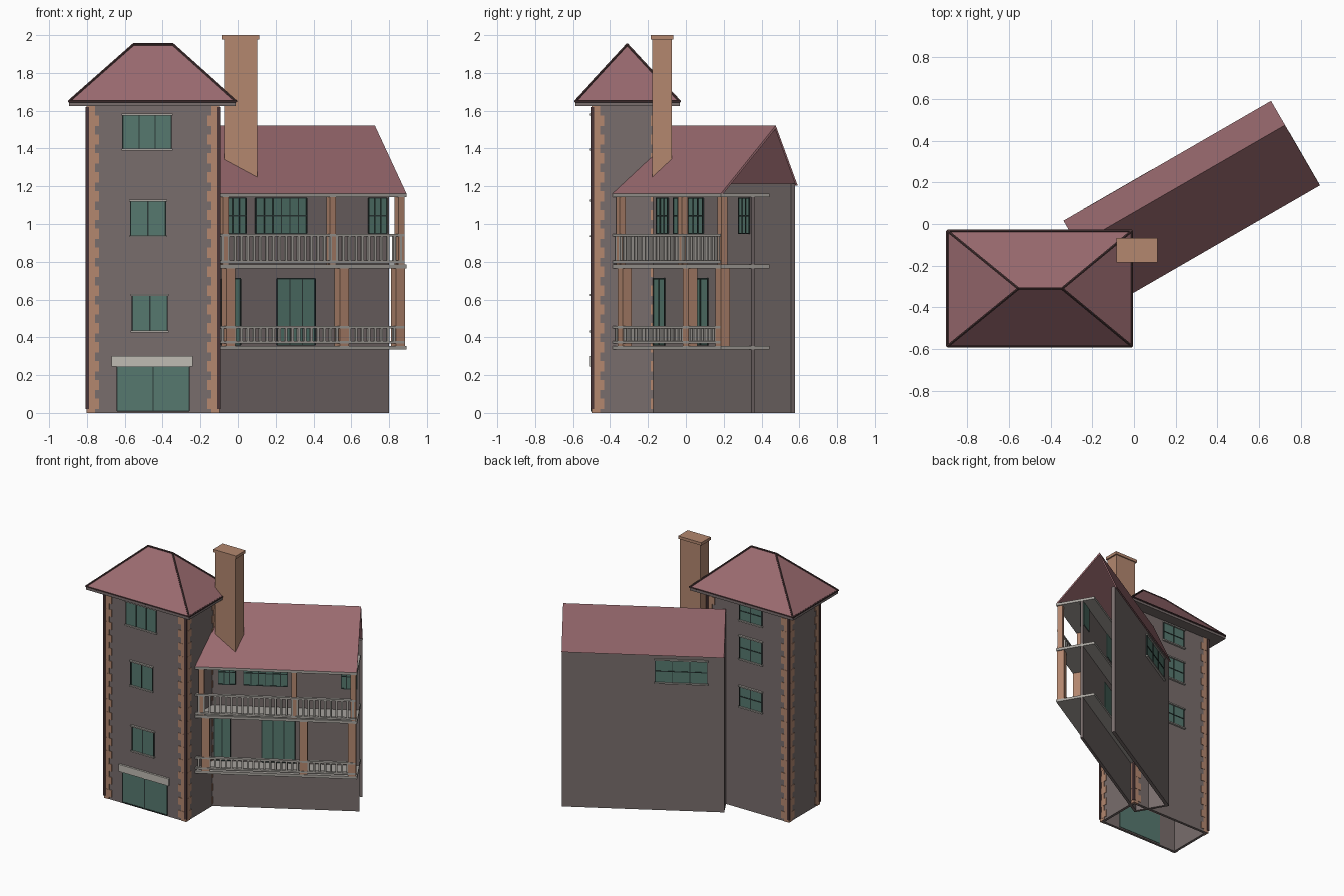
import bpy, bmesh, math
from mathutils import Matrix, Vector

cube = bpy.data.objects.get("Cube")
if cube:
    bpy.data.objects.remove(cube, do_unlink=True)


def material(name, hex_code):
    srgb = [int(hex_code[i:i + 2], 16) / 255 for i in (0, 2, 4)]
    col = [c / 12.92 if c < 0.04 else ((c + 0.055) / 1.055) ** 2.4 for c in srgb] + [1]
    m = bpy.data.materials.new(name)
    m.use_nodes = True
    m.diffuse_color = col
    m.node_tree.nodes["Principled BSDF"].inputs["Base Color"].default_value = col
    return m


WALL = material("grey wall", "786d6c")
BRICK = material("brick", "b3876f")
ROOF = material("red roof", "9b6b70")
TRIM = material("dark roof trim", "4a3536")
GLASS = material("green glass", "56796f")
FRAME = material("dark frame", "2c3a38")
STONE = material("pale stone", "c0bcb4")
DECK = material("deck grey", "a8a49e")

TOWER = Matrix.Identity(4)
WING = Matrix.Rotation(math.radians(30), 4, 'Z')


def finish(name, bm, mat, frame=TOWER):
    bmesh.ops.recalc_face_normals(bm, faces=bm.faces)
    me = bpy.data.meshes.new(name)
    bm.to_mesh(me)
    bm.free()
    me.materials.append(mat)
    ob = bpy.data.objects.new(name, me)
    ob.matrix_world = frame
    bpy.context.collection.objects.link(ob)
    return ob


def boxes(name, mat, items, frame=TOWER):
    """One object made of boxes, each given as x, y and z ranges."""
    bm = bmesh.new()
    for rx, ry, rz in items:
        size = Vector((rx[1] - rx[0], ry[1] - ry[0], rz[1] - rz[0]))
        mid = Vector((sum(rx), sum(ry), sum(rz))) / 2
        bmesh.ops.create_cube(bm, size=1, matrix=Matrix.Translation(mid) @ Matrix.Diagonal(size).to_4x4())
    return finish(name, bm, mat, frame)


def extrude_profile(name, mat, profile, x0, x1, frame):
    """Extrude a y-z outline along x."""
    bm = bmesh.new()
    face = bm.faces.new([bm.verts.new((x0, y, z)) for y, z in profile])
    out = bmesh.ops.extrude_face_region(bm, geom=[face])
    bmesh.ops.translate(bm, vec=(x1 - x0, 0, 0),
                        verts=[g for g in out["geom"] if isinstance(g, bmesh.types.BMVert)])
    return finish(name, bm, mat, frame)


def window(name, rx, rz, y, side, cols, rows=1, frame=TOWER, trim=True):
    """Glass through a wall whose outer face is at y; side is its outward y sign."""
    def ry(a, b):
        return tuple(sorted((y + side * a, y + side * b)))
    boxes(name + "_glass", GLASS, [(rx, ry(-0.025, 0.004), rz)], frame)
    t = 0.003
    xs = [rx[0] + (rx[1] - rx[0]) * i / cols for i in range(cols + 1)]
    zs = [rz[0] + (rz[1] - rz[0]) * i / rows for i in range(rows + 1)]
    bars = [((x - t, x + t), ry(0, 0.008), rz) for x in xs]
    bars += [(rx, ry(0, 0.008), (z - t, z + t)) for z in zs]
    boxes(name + "_bars", FRAME, bars, frame)
    if trim:
        wide = (rx[0] - 0.008, rx[1] + 0.008)
        boxes(name + "_sills", DECK, [(wide, ry(0, 0.016), (z - 0.005, z + 0.005)) for z in rz], frame)


# Tower walls, open underneath
X0, X1, Y0, Y1, TOP = -0.80, -0.10, -0.495, -0.12, 1.63
T = 0.02
boxes("tower_walls", WALL, [
    ((X0, X1), (Y0, Y0 + T), (0, TOP)), ((X0, X1), (Y1 - T, Y1), (0, TOP)),
    ((X0, X0 + T), (Y0 + T, Y1 - T), (0, TOP)), ((X1 - T, X1), (Y0 + T, Y1 - T), (0, TOP))])

# Toothed corner stones and slim corner strips
quoins, strips = [], []
for x, dx in ((X0, 1), (X1, -1)):
    for y, dy in ((Y0, 1), (Y1, -1)):
        def corner(w, e, z0, z1):
            px = tuple(sorted((x - dx * e, x + dx * w)))
            py = tuple(sorted((y - dy * e, y + dy * w)))
            thin_x = tuple(sorted((x - dx * e, x + dx * 0.01)))
            thin_y = tuple(sorted((y - dy * e, y + dy * 0.01)))
            return [(px, thin_y, (z0, z1)), (thin_x, py, (z0, z1))]
        quoins += corner(0.042, 0.003, 0, TOP)
        for i in range(16):
            quoins += corner(0.064, 0.004, 0.02 + i * 0.1, 0.075 + i * 0.1)
        strips += corner(0.004, 0.008, 0.02, TOP - 0.01)
boxes("tower_corner_stones", BRICK, quoins)
boxes("tower_corner_strips", TRIM, strips)

# Tower windows and entrance
window("tower_top_window", (-0.61, -0.355), (1.395, 1.58), Y0, -1, 3)
window("tower_middle_window", (-0.57, -0.385), (0.935, 1.125), Y0, -1, 2)
window("tower_low_window", (-0.56, -0.375), (0.43, 0.625), Y0, -1, 2)
window("entrance_door", (-0.64, -0.26), (0.01, 0.245), Y0, -1, 2, trim=False)
boxes("entrance_lintel", STONE, [((-0.67, -0.24), (Y0 - 0.015, Y0), (0.245, 0.30))])
for i, rz in enumerate([(0.79, 0.95), (1.16, 1.34), (1.46, 1.61)]):
    window(f"tower_back_window_{i + 1}", (-0.57, -0.38), rz, Y1, 1, 2, 2)

# Tower hipped roof with eave slab and ridge caps
RX, RY, EAVE, PEAK = (-0.895, -0.01), (-0.587, -0.033), 1.65, 1.95
boxes("tower_eave", WALL, [(RX, RY, (1.625, EAVE))])
bm = bmesh.new()
base = [bm.verts.new((x, y, EAVE)) for x, y in
        ((RX[0], RY[0]), (RX[1], RY[0]), (RX[1], RY[1]), (RX[0], RY[1]))]
left, right = [bm.verts.new((x, -0.31, PEAK)) for x in (-0.555, -0.345)]
a, b, c, d = base
for f in ((a, b, right, left), (b, c, right), (c, d, left, right), (d, a, left), (d, c, b, a)):
    bm.faces.new(f)
hips = [(v.co.copy(), w.co.copy()) for v, w in
        ((a, left), (d, left), (b, right), (c, right), (left, right), (a, b), (b, c), (c, d), (d, a))]
finish("tower_roof", bm, ROOF)
bm = bmesh.new()
for p, q in hips:
    turn = (q - p).to_track_quat('Z', 'Y').to_matrix().to_4x4()
    bmesh.ops.create_cone(bm, cap_ends=True, segments=6, radius1=0.007, radius2=0.007,
                          depth=(q - p).length, matrix=Matrix.Translation((p + q) / 2) @ turn)
finish("tower_roof_caps", bm, TRIM)

# Wing walls, open at the far end and underneath
U0, U1, FRONT, BACK = -0.285, 0.865, -0.10, 0.168
boxes("wing_front_wall", WALL, [((U0, U1), (FRONT, FRONT + T), (0, 1.16))], WING)
boxes("wing_back_wall", WALL, [((U0, U1), (BACK - 0.025, BACK), (0, 1.215))], WING)
extrude_profile("wing_left_wall", WALL, [(FRONT, 0), (BACK, 0), (BACK, 1.215), (0.049, 1.49), (FRONT, 1.33)],
                U0, U0 + T, WING)

# Wing roof, a thin folded sheet
extrude_profile("wing_roof", ROOF, [(-0.285, 1.162), (0.049, 1.522), (0.183, 1.205), (0.172, 1.205),
                                    (0.047, 1.503), (-0.27, 1.162)], U0, U1, WING)

# Balcony slabs
for name, z in (("lower_deck", 0.335), ("upper_deck", 0.765), ("balcony_ceiling", 1.142)):
    boxes(name, DECK, [((U0, U1 + 0.001), (-0.285, 0.01), (z, z + 0.02))], WING)


# Balcony posts
def posts(name, us, v, w, rz):
    boxes(name, BRICK, [((u - w, u + w), (v - w, v + w), rz) for u in us], WING)


posts("lower_posts", (-0.205, 0.487, 0.83), -0.255, 0.0275, (0.355, 0.765))
posts("upper_posts", (-0.235, 0.42, 0.838), -0.26, 0.019, (0.785, 1.142))


# Balcony railings
def railing(name, z0, z1):
    rails = [((U0, U1 - 0.01), (-0.284, -0.262), (z, z + 0.014)) for z in (z0, z1)]
    n = 29
    for i in range(n):
        u = U0 + 0.03 + i * (U1 - U0 - 0.06) / (n - 1)
        rails.append(((u - 0.007, u + 0.007), (-0.28, -0.266), (z0, z1)))
    boxes(name, DECK, rails, WING)


railing("lower_railing", 0.367, 0.447)
railing("upper_railing", 0.792, 0.934)

# Wing windows and doors
for name, ru, rz, cols, rows in (
        ("upper_left_window", (-0.13, -0.01), (0.95, 1.138), 3, 2),
        ("upper_middle_window", (0.05, 0.36), (0.95, 1.138), 6, 2),
        ("upper_right_window", (0.74, 0.85), (0.95, 1.138), 3, 2),
        ("lower_left_door", (-0.16, -0.045), (0.36, 0.71), 2, 1),
        ("lower_middle_door", (0.18, 0.41), (0.36, 0.71), 3, 1)):
    window("wing_" + name, ru, rz, FRONT, -1, cols, rows, WING, trim=False)
window("wing_back_window", (-0.165, 0.20), (0.99, 1.17), BACK, 1, 3, 2, WING)

# Chimney
boxes("chimney", BRICK, [((-0.072, 0.102), (-0.177, -0.075), (1.2, 1.98)),
                         ((-0.085, 0.113), (-0.184, -0.067), (1.978, 2.0))])
